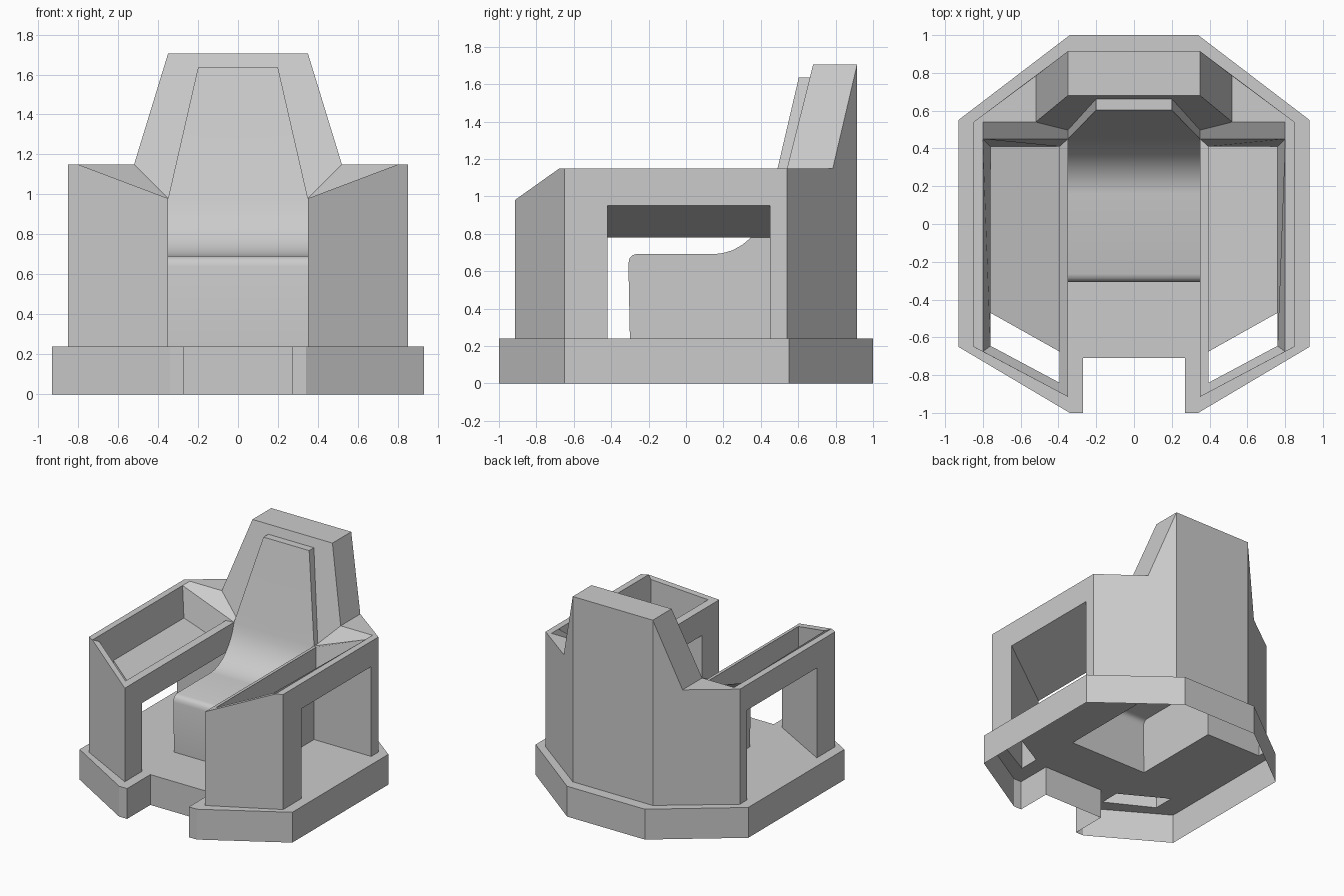
import bpy, bmesh
from mathutils import Vector

cube = bpy.data.objects.get("Cube")
if cube:
    bpy.data.objects.remove(cube, do_unlink=True)

grey = bpy.data.materials.new("light_grey")
grey.use_nodes = True
color = (0.6, 0.6, 0.6, 1)
grey.diffuse_color = color
grey.node_tree.nodes["Principled BSDF"].inputs["Base Color"].default_value = color

UP, DOWN = Vector((0, 0, 1)), Vector((0, 0, -1))
FRONT, BACK = Vector((0, -1, 0)), Vector((0, 1, 0))
OUT, IN = Vector((1, 0, 0)), Vector((-1, 0, 0))


class Part:
    """Half of a symmetric part, made of faces that look a given way."""

    def __init__(self, name):
        self.name, self.bm = name, bmesh.new()

    def face(self, facing, *pts):
        f = self.bm.faces.new([self.bm.verts.new(p) for p in pts])
        f.normal_update()
        if f.normal.dot(facing) < 0:
            f.normal_flip()

    def flat(self, facing, z, *pts):
        self.face(facing, *[at(p, z) for p in pts])

    def wall(self, facing, a, b, low, high_a, high_b):
        self.face(facing, at(a, low), at(b, low), at(b, high_b), at(a, high_a))

    def finish(self, smooth=False):
        bmesh.ops.remove_doubles(self.bm, verts=self.bm.verts[:], dist=0.0005)
        mesh = bpy.data.meshes.new(self.name)
        self.bm.to_mesh(mesh)
        self.bm.free()
        mesh.materials.append(grey)
        ob = bpy.data.objects.new(self.name, mesh)
        bpy.context.collection.objects.link(ob)
        ob.modifiers.new("mirror", "MIRROR")
        if smooth:
            bpy.ops.object.select_all(action="DESELECT")
            ob.select_set(True)
            bpy.context.view_layer.objects.active = ob
            bpy.ops.object.shade_smooth_by_angle(angle=0.6)


def at(p, z):
    return (p[0], p[1], z)


# Heights
DECK, RIM, DIP, TOP, PAD = 0.24, 1.15, 0.98, 1.705, 1.635
LOW, HIGH = 0.78, 0.95      # arm tray floor, inner and outer


def slope(x):               # sloping arm top
    return DIP + (RIM - DIP) * (x - 0.35) / 0.45


def tray(x):                # sloping tray floor
    return LOW + (HIGH - LOW) * (x - 0.35) / 0.5


# Plan points of the base
notch_mid, notch, toe, toe_out = (0, -.71), (.27, -.71), (.27, -1), (.34, -1)
side_f, side_b, rear, rear_mid = (.93, -.65), (.93, .55), (.34, 1), (0, 1)
# Plan points of the arm and back
leg_f, leg_out = (.35, -.915), (.85, -.65)
leg_b, leg_out_b = (.35, -.7), (.85, -.42)
post, post_out, corner = (.35, .45), (.85, .45), (.85, .54)
back, back_mid = (.35, .915), (0, .915)
seat_f, seat_mid = (.35, -.3), (0, -.3)
# Plan points of the tray shaft, which is open down through the leg
hole_f, hole_out = (.395, -.84), (.76, -.645)
hole_b, hole_out_b = (.395, -.675), (.76, -.47)
tray_b, tray_out_b = (.395, .41), (.76, .41)
rim_f, rim_b, rim_c = (.8, -.676), (.8, .45), (.8, .54)

# Base: open underneath, with openings under the seat, back and legs
base = Part("base")
outline = [notch_mid, notch, toe, toe_out, side_f, side_b, rear, rear_mid]
for a, b in zip(outline, outline[1:]):
    base.wall(Vector((b[1] - a[1], a[0] - b[0], 0)), a, b, 0, DECK, DECK)
base.flat(UP, DECK, notch_mid, notch, toe, toe_out, hole_f, hole_b, seat_f, seat_mid)
base.flat(UP, DECK, toe_out, side_f, hole_out, hole_f)
base.flat(UP, DECK, side_f, side_b, corner, post_out, hole_out_b, hole_out)
base.flat(UP, DECK, hole_b, hole_out_b, post_out, post, seat_f)
base.flat(UP, DECK, side_b, rear, back, corner)
base.flat(UP, DECK, rear, rear_mid, back_mid, back)
base.finish()

# Arms: front leg, side beam, sloping rim
arm = Part("arms")
arm.face(FRONT, at(leg_f, DECK), at(leg_out, DECK), at(leg_out, RIM),
         at(rim_f, RIM), at(leg_f, DIP))
arm.wall(BACK, leg_b, leg_out_b, DECK, LOW, HIGH)
arm.wall(FRONT, post, post_out, DECK, LOW, HIGH)
arm.wall(IN, leg_f, leg_b, DECK, DIP, DIP)
arm.wall(IN, leg_b, post, LOW, DIP, DIP)
arm.wall(OUT, leg_out, leg_out_b, DECK, RIM, RIM)
arm.wall(OUT, leg_out_b, post_out, HIGH, RIM, RIM)
arm.wall(OUT, post_out, corner, DECK, RIM, RIM)
arm.flat(UP, RIM, leg_out, corner, rim_c, rim_b, rim_f)
hole_top, hole_out_top = [at(p, slope(p[0])) for p in (hole_f, hole_out)]
tray_top = at(tray_b, slope(tray_b[0]))
arm.face(UP, at(leg_f, DIP), hole_top, tray_top, at(post, DIP))
arm.face(UP, at(leg_f, DIP), at(rim_f, RIM), hole_out_top, hole_top)

# Arm tray: floor, side walls and the shaft in the leg
t_in, t_out = tray(hole_f[0]), tray(hole_out[0])
arm.face(UP, at(leg_b, LOW), at(leg_out_b, HIGH), at(post_out, HIGH), at(post, LOW))
arm.face(IN, at(rim_f, RIM), at(rim_b, RIM), at(tray_out_b, t_out),
         at(hole_out, t_out), hole_out_top)
arm.face(FRONT, at(post, DIP), at(rim_b, RIM), at(tray_out_b, t_out),
         at(tray_b, t_in), tray_top)
arm.wall(OUT, hole_f, tray_b, t_in, slope(hole_f[0]), slope(hole_f[0]))
arm.wall(BACK, hole_f, hole_out, DECK, hole_top[2], hole_out_top[2])
arm.wall(OUT, hole_f, hole_b, DECK, t_in, t_in)
arm.wall(IN, hole_out, hole_out_b, DECK, t_out, t_out)
arm.finish()

# Back shell with the tapered headrest
shell = Part("back_shell")
foot, foot_b = (.52, .54, RIM), (.52, .785, RIM)
valley, peak, peak_b = (.35, .497, DIP), (.35, .68, TOP), at(back, TOP)
pad_b = (.2, .663, PAD)
shell.face(FRONT, (0, pad_b[1], PAD), pad_b, valley, foot, peak, (0, peak[1], TOP))
shell.face(UP, (0, peak[1], TOP), peak, peak_b, at(back_mid, TOP))
shell.face(OUT, foot, peak, peak_b, foot_b)
shell.face(BACK, at(corner, DECK), at(back, DECK), peak_b, foot_b, at(corner, RIM))
shell.wall(BACK, back_mid, back, DECK, TOP, TOP)
shell.face(UP, at(corner, RIM), foot_b, foot, at(rim_c, RIM))
shell.face(UP, at(post, DIP), at(rim_b, RIM), at(rim_c, RIM), foot, valley)
shell.finish()

# Seat: rounded front edge, curved sweep into the leaning back pad
seat = Part("seat")
profile = [(-.3, DECK), (-.308, .64), (-.302, .668), (-.288, .684), (-.265, .692),
           (.16, .692), (.2, .697), (.25, .712), (.3, .74), (.34, .773),
           (.38, .82), (.41, .868), (.433, .92), (.45, DIP)]
for (y0, z0), (y1, z1) in zip(profile, profile[1:]):
    seat.face(UP + FRONT, (0, y0, z0), (.35, y0, z0), (.35, y1, z1), (0, y1, z1))
seat.face(OUT, *[(.35, y, z) for y, z in profile], at(post, DECK))
pad = (.2, .603, PAD)
seat.face(FRONT, (0, .45, DIP), at(post, DIP), pad, (0, pad[1], PAD))
seat.face(UP, (0, pad[1], PAD), pad, pad_b, (0, pad_b[1], PAD))
seat.face(OUT, at(post, DIP), valley, pad_b, pad)
seat.finish(smooth=True)
